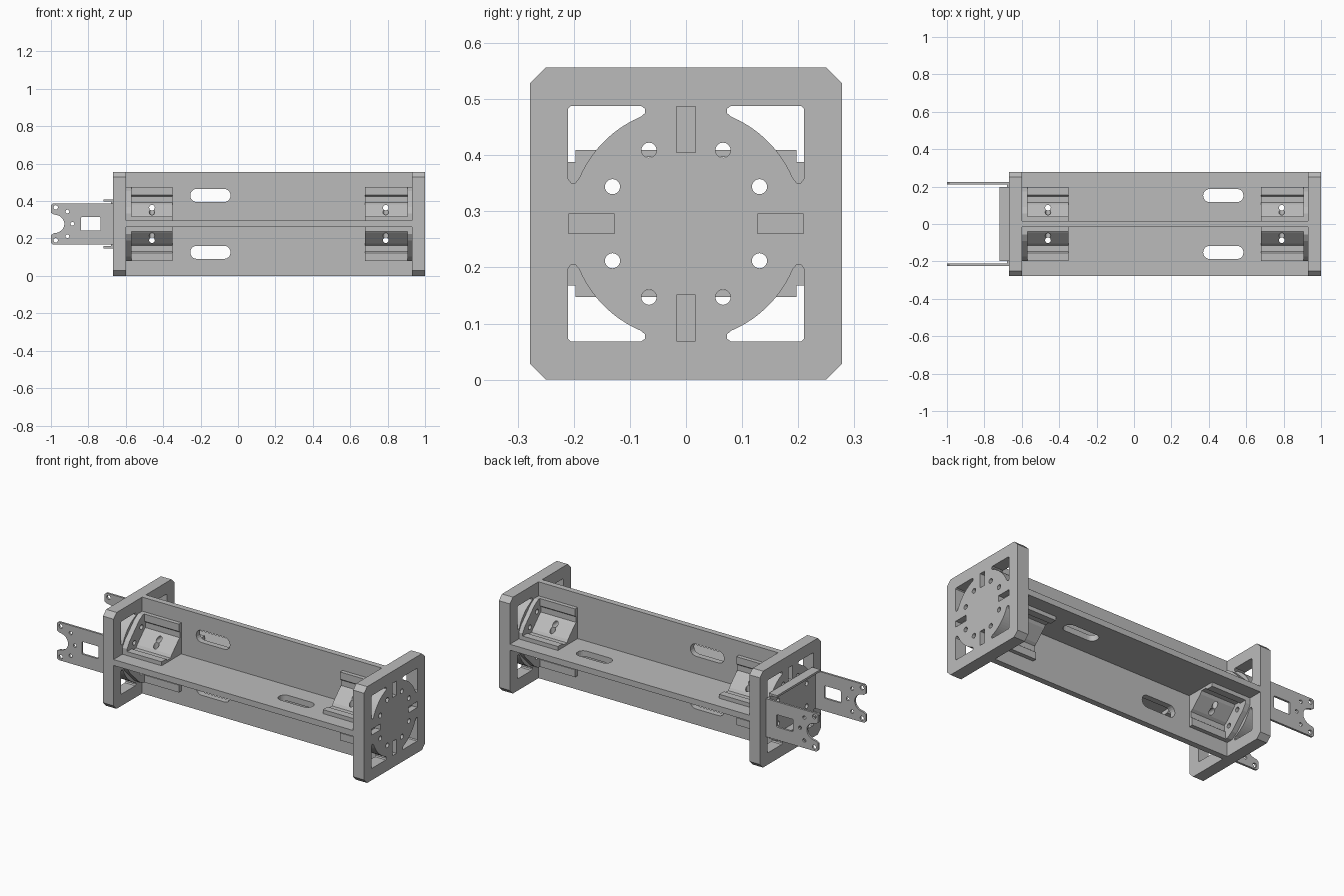
import bpy, bmesh, math
from mathutils import Vector

if "Cube" in bpy.data.objects:
    bpy.data.objects.remove(bpy.data.objects["Cube"])

CZ = 0.278            # height of the long axis
H = 0.278             # half width of the frame
T = 0.017             # half thickness of the webs

grey = bpy.data.materials.new("metal grey")
grey.diffuse_color = (0.5, 0.5, 0.5, 1)
grey.use_nodes = True
grey.node_tree.nodes["Principled BSDF"].inputs["Base Color"].default_value = grey.diffuse_color


def prism(name, polys, axis, a, b):
    """Extrude flat polygons along an axis from a to b (heights are relative to the long axis)."""
    place = {"x": lambda p, t: (t, p[0], p[1]),
             "y": lambda p, t: (p[0], t, p[1]),
             "z": lambda p, t: (p[0], p[1], t)}[axis]
    bm = bmesh.new()
    for pts in polys:
        lo = [bm.verts.new(place(p, a)) for p in pts]
        hi = [bm.verts.new(place(p, b)) for p in pts]
        bm.faces.new(lo)
        bm.faces.new(hi)
        for i in range(len(pts)):
            j = (i + 1) % len(pts)
            bm.faces.new((lo[i], lo[j], hi[j], hi[i]))
    bmesh.ops.recalc_face_normals(bm, faces=bm.faces)
    bmesh.ops.translate(bm, verts=bm.verts, vec=Vector((0, 0, CZ)))
    me = bpy.data.meshes.new(name)
    bm.to_mesh(me)
    bm.free()
    me.materials.append(grey)
    ob = bpy.data.objects.new(name, me)
    bpy.context.collection.objects.link(ob)
    return ob


def boolean(ob, others, op="DIFFERENCE"):
    bpy.context.view_layer.objects.active = ob
    for o in others:
        m = ob.modifiers.new("bool", "BOOLEAN")
        m.operation, m.solver, m.object = op, "EXACT", o
        bpy.ops.object.modifier_apply(modifier=m.name)


def rect(x0, x1, y0, y1):
    return [(x0, y0), (x1, y0), (x1, y1), (x0, y1)]


def circle(cx, cy, r, n=20):
    return [(cx + r * math.cos(2 * math.pi * i / n), cy + r * math.sin(2 * math.pi * i / n)) for i in range(n)]


def rounded(x0, x1, y0, y1, r):
    pts = []
    for cx, cy, s in ((x1 - r, y1 - r, 0), (x0 + r, y1 - r, 90), (x0 + r, y0 + r, 180), (x1 - r, y0 + r, 270)):
        for k in range(6):
            t = math.radians(s + 18 * k)
            pts.append((cx + r * math.cos(t), cy + r * math.sin(t)))
    return pts


def flip(pts, sx, sy):
    return [(x * sx, y * sy) for x, y in pts]


QUADS = [(1, 1), (-1, 1), (-1, -1), (1, -1)]
cutters = []


def cutter(*args):
    c = prism("cutter", *args)
    c.hide_render = True
    cutters.append(c)
    return c


# Shared cutters: bolt circle, corner windows and tenon slots of the end plates
bolts = cutter([circle(sx * u, sz * v, 0.0135) for sx, sz in QUADS
                for u, v in ((0.066, 0.131), (0.131, 0.066))], "x", -0.9, 1.1)
arc = [(0.207 * math.cos(math.radians(a)), 0.207 * math.sin(math.radians(a))) for a in range(67, 22, -4)]
window = [(0.073, 0.197), *arc, (0.197, 0.073), (0.205, 0.073), (0.21, 0.08),
          (0.21, 0.205), (0.205, 0.21), (0.08, 0.21), (0.073, 0.205)]
windows = cutter([flip(window, *q) for q in QUADS], "x", -0.9, 1.1)
slots = [rect(-T, T, 0.127, 0.209), rect(-T, T, -0.209, -0.127),
         rect(0.127, 0.209, -T, T), rect(-0.209, -0.127, -T, T)]

# End plates
c = 0.028
octagon = [(H, H - c), (H - c, H), (c - H, H), (-H, H - c), (-H, c - H), (c - H, -H), (H - c, -H), (H, c - H)]
for name, x0, x1, s0, s1 in (("left_end_plate", -0.667, -0.6, -0.7, -0.635),
                             ("right_end_plate", 0.93, 1.0, 0.965, 1.05)):
    plate = prism(name, [octagon], "x", x0, x1)
    boolean(plate, [bolts, windows, cutter(slots, "x", s0, s1)])

# Crossed webs with rounded slots and bolt holes
bolt_x = (-0.46, 0.79)
web_bolts = [circle(x, s * 0.087, 0.015) for x in bolt_x for s in (1, -1)]
bolt_y = cutter(web_bolts, "y", -0.4, 0.4)
bolt_z = cutter(web_bolts, "z", -0.4, 0.4)
for name, axis, x0, x1, holes in (("vertical_web", "y", -0.255, -0.04, bolt_y),
                                  ("horizontal_web", "z", 0.37, 0.585, bolt_z)):
    web = prism(name, [rect(-0.6, 0.93, -H, H)], axis, -T, T)
    long_slots = cutter([rounded(x0, x1, *s, 0.034) for s in ((0.117, 0.187), (-0.187, -0.117))], axis, -0.4, 0.4)
    boolean(web, [long_slots, holes])

# Corner brackets: ribbed angle along the webs plus a flange on the end plate
half = [(0.197, T), (0.197, 0.04), (0.155, 0.04), (0.147, 0.03), (0.115, 0.03), (0.105, 0.045)]
angle = [(T, T)] + half + [(v, u) for u, v in reversed(half)]
flange = [(T, T), (0.197, T), (0.197, 0.055), (0.175, 0.09), (0.09, 0.175), (0.055, 0.197), (T, 0.197)]
for end, a, b, f in (("left", -0.6, -0.35, -0.57), ("right", 0.93, 0.68, 0.905)):
    for i, q in enumerate(QUADS):
        bracket = prism(f"{end}_corner_bracket_{i + 1}", [flip(angle, *q)], "x", a, b)
        foot = cutter([flip(flange, *q)], "x", a, f)
        boolean(bracket, [foot], "UNION")
        boolean(bracket, [bolts, bolt_y, bolt_z])

# Mounting fork: base plate with folded lips
base = prism("fork_base", [rect(-0.222, 0.222, -0.11, 0.11), rect(-0.197, 0.197, 0.11, 0.131),
                           rect(-0.197, 0.197, -0.131, -0.11)], "x", -0.679, -0.667)
boolean(base, [bolts])
for name, s in (("fork_upper_lip", 1), ("fork_lower_lip", -1)):
    prism(name, [rect(-0.72, -0.667, *sorted((s * 0.119, s * 0.131)))], "y", -0.197, 0.197)

# Fork arms with a round notch, window and screw holes
notch = [(-0.985 + 0.057 * math.cos(math.radians(a)), 0.05 * math.sin(math.radians(a))) for a in range(-90, 91, 15)]
arm = [(-0.667, -0.11), (-0.99, -0.11), (-1.0, -0.1), (-1.0, -0.06), *notch,
       (-1.0, 0.06), (-1.0, 0.1), (-0.99, 0.11), (-0.667, 0.11)]
screws = [rounded(-0.84, -0.735, -0.036, 0.036, 0.006), circle(-0.885, 0, 0.01)]
for s in (1, -1):
    screws += [circle(-0.975, s * 0.088, 0.012), circle(-0.912, s * 0.066, 0.01)]
arm_holes = cutter(screws, "y", -0.4, 0.4)
for name, y in (("front_fork_arm", -0.224), ("back_fork_arm", 0.212)):
    boolean(prism(name, [arm], "y", y, y + 0.012), [arm_holes])

# Remove the cutters
for o in cutters:
    bpy.data.objects.remove(o)
